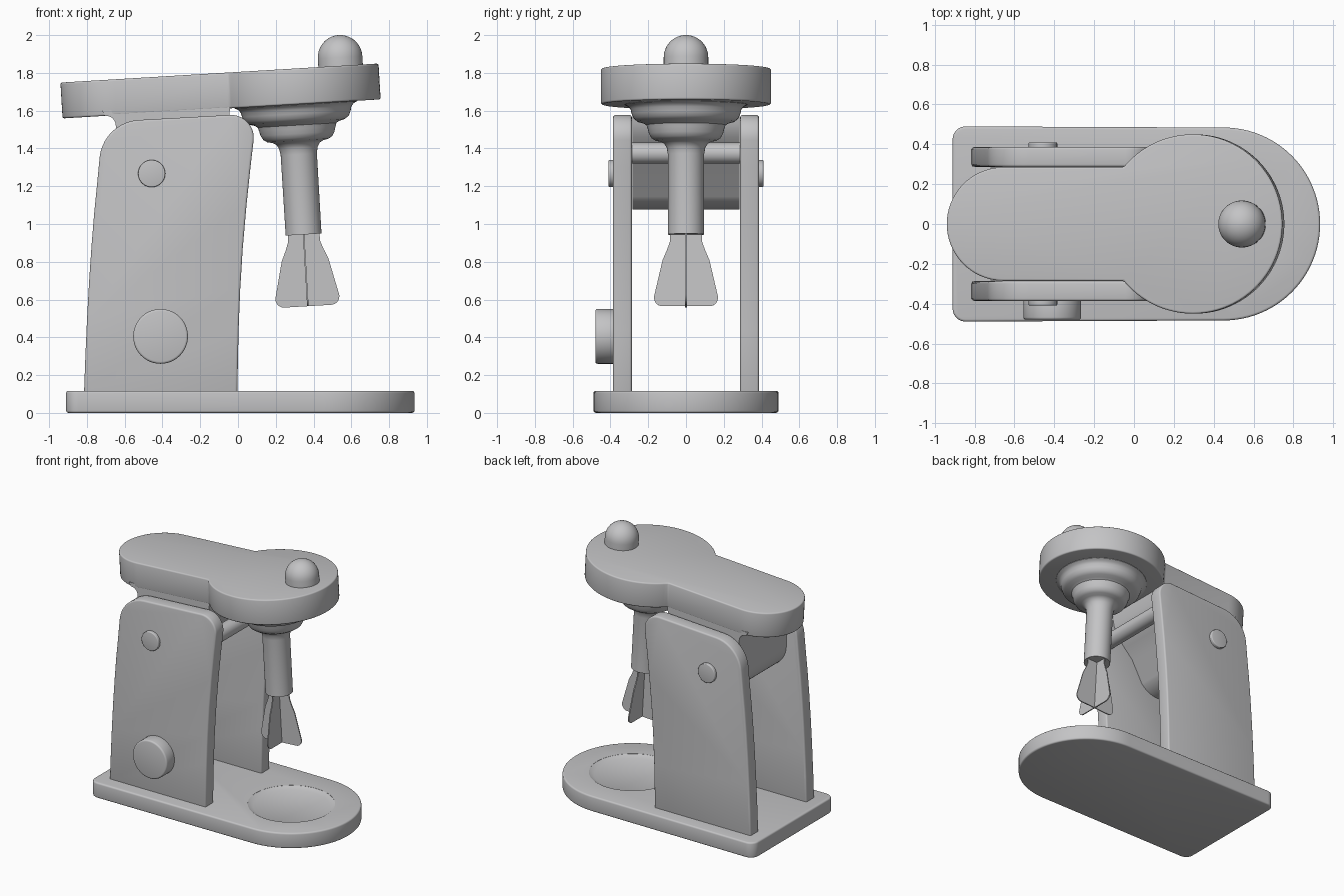
import bpy, bmesh, math
from mathutils import Vector

if "Cube" in bpy.data.objects:
    bpy.data.objects.remove(bpy.data.objects["Cube"], do_unlink=True)

grey = bpy.data.materials.new("plain grey")
grey.use_nodes = True
COLOUR = (0.55, 0.55, 0.56, 1.0)
grey.diffuse_color = COLOUR
grey.node_tree.nodes["Principled BSDF"].inputs["Base Color"].default_value = COLOUR

TILT = math.radians(-3.43)            # the head leans slightly upward at the front
HEAD_ORIGIN = (0.306, 0, 1.633)       # centre of the head disc underside


def arc(cx, cy, r, a0, a1, n):
    """Points along an arc, angles in degrees."""
    return [(cx + r * math.cos(math.radians(a0 + (a1 - a0) * i / n)),
             cy + r * math.sin(math.radians(a0 + (a1 - a0) * i / n))) for i in range(n + 1)]


def rounded(corners, n=10):
    """Outline from (x, y, radius) corners, with fillets where radius > 0."""
    out = []
    for i, (x, y, r) in enumerate(corners):
        p = Vector((x, y))
        if r == 0:
            out.append((x, y))
            continue
        u = (Vector(corners[i - 1][:2]) - p).normalized()
        v = (Vector(corners[(i + 1) % len(corners)][:2]) - p).normalized()
        half = u.angle(v) / 2
        centre = p + (u + v).normalized() * (r / math.sin(half))
        a = p + u * (r / math.tan(half)) - centre
        b = p + v * (r / math.tan(half)) - centre
        sweep = math.pi - 2 * half
        for k in range(n + 1):
            t = k / n
            q = (a * math.sin((1 - t) * sweep) + b * math.sin(t * sweep)) / math.sin(sweep)
            out.append(tuple(centre + q))
    return out


def finish(name, bm, bevel=0.0, cutter=None, tilted=False):
    bmesh.ops.recalc_face_normals(bm, faces=bm.faces)
    mesh = bpy.data.meshes.new(name)
    bm.to_mesh(mesh)
    bm.free()
    mesh.materials.append(grey)
    ob = bpy.data.objects.new(name, mesh)
    bpy.context.collection.objects.link(ob)
    if bevel:
        m = ob.modifiers.new("edge", "BEVEL")
        m.width, m.segments = bevel, 3
        m.limit_method, m.angle_limit = "ANGLE", math.radians(40)
        m.use_clamp_overlap = False
    if cutter:
        m = ob.modifiers.new("recess", "BOOLEAN")
        m.object, m.operation, m.solver = cutter, "DIFFERENCE", "EXACT"
    if tilted:
        ob.location = HEAD_ORIGIN
        ob.rotation_euler = (0, TILT, 0)
    bpy.ops.object.select_all(action="DESELECT")
    ob.select_set(True)
    bpy.context.view_layer.objects.active = ob
    if ob.modifiers:
        bpy.ops.object.convert(target="MESH")
    bpy.ops.object.shade_smooth_by_angle(angle=math.radians(32))
    return ob


def prism(name, pts, lo, hi, axis="z", **kw):
    """Extrude an outline along z (x, y points) or along y (x, z points)."""
    bm = bmesh.new()
    place = (lambda a, b, h: (a, b, h)) if axis == "z" else (lambda a, b, h: (a, h, b))
    rings = [[bm.verts.new(place(a, b, h)) for a, b in pts] for h in (lo, hi)]
    for ring in rings:
        bm.faces.new(ring)
    n = len(pts)
    for i in range(n):
        j = (i + 1) % n
        bm.faces.new((rings[0][i], rings[0][j], rings[1][j], rings[1][i]))
    return finish(name, bm, **kw)


def lathe(name, profile, centre=(0, 0), segs=64, **kw):
    """Spin (radius, z) points about a vertical axis; ends are capped."""
    bm = bmesh.new()
    rings = []
    for r, z in profile:
        rings.append([bm.verts.new((centre[0] + r * math.cos(2 * math.pi * i / segs),
                                    centre[1] + r * math.sin(2 * math.pi * i / segs), z))
                      for i in range(segs)])
    for a, b in zip(rings, rings[1:]):
        for i in range(segs):
            j = (i + 1) % segs
            bm.faces.new((a[i], a[j], b[j], b[i]))
    bm.faces.new(rings[0])
    bm.faces.new(rings[-1])
    return finish(name, bm, **kw)


def rod(name, x, z, r, y0, y1, bevel=0.0):
    return prism(name, arc(x, z, r, 0, 360, 48)[:-1], y0, y1, axis="y", bevel=bevel)


# Base with a rounded front and a shallow round recess
recess = lathe("recess_cutter", [(0.265, 0.098), (0.302, 0.116), (0.302, 0.2)], (0.45, 0))
recess.hide_render = True
back = rounded([(0.45, 0.483, 0), (-0.91, 0.49, 0.065), (-0.91, -0.49, 0.065), (0.45, -0.483, 0)])
prism("base", back[1:-1] + arc(0.45, 0, 0.484, -90, 90, 48), 0, 0.117, bevel=0.012, cutter=recess)
bpy.data.objects.remove(recess, do_unlink=True)

# Two upright side plates
plate = rounded([
    (-0.004, 0.105, 0), (0.003, 0.44, 0), (0.012, 0.66, 0), (0.025, 0.87, 0), (0.045, 1.1, 0),
    (0.066, 1.3, 0), (0.099, 1.585, 0.12), (-0.715, 1.54, 0.22), (-0.747, 1.2, 0),
    (-0.762, 1.05, 0), (-0.775, 0.89, 0), (-0.788, 0.7, 0), (-0.799, 0.5, 0),
    (-0.808, 0.3, 0), (-0.815, 0.105, 0)])
for side, s in (("right", -1), ("left", 1)):
    prism(side + "_side_plate", plate, s * 0.287, s * 0.386, axis="y", bevel=0.012)
    rod(side + "_hinge_cap", -0.457, 1.267, 0.072, s * 0.37, s * 0.41, 0.006)

# Speed knob and cross rod
rod("speed_knob", -0.41, 0.405, 0.145, -0.48, -0.37, 0.012)
rod("cross_rod", 0.0, 1.375, 0.056, -0.3, 0.3)

# Hinge neck, a rounded lobe that rises into the head
neck = ([(-0.04, 1.64), (-0.72, 1.60), (-0.705, 1.573)] + arc(-0.70, 1.52, 0.053, 80, 0, 6)
        + arc(-0.457, 1.267, 0.19, 180, 320, 24)
        + [(-0.22, 1.31), (-0.15, 1.38), (-0.08, 1.46), (-0.05, 1.53)])
prism("hinge_neck", neck, -0.284, 0.284, axis="y")

# Head: narrow arm joined to a round disc
meet = math.degrees(math.asin(0.285 / 0.45))
head = (arc(0, 0, 0.45, -180 + meet, 180 - meet, 72)
        + arc(-0.952, 0, 0.285, 90, 270, 36))
prism("head", head, 0, 0.19, bevel=0.01, tilted=True)

# Domed knob on the head
dome = [(0.118, 0.17)] + [(0.118 * math.cos(math.radians(a)), 0.235 + 0.118 * math.sin(math.radians(a)))
                          for a in (0, 10, 20, 30, 40, 50, 60, 70, 80, 88)]
lathe("head_knob", dome, (0.249, 0), 48, tilted=True)

# Stepped collar and drive shaft
collar = [(0.33, 0.01), (0.325, -0.002), (0.305, -0.012), (0.293, -0.028), (0.288, -0.05),
          (0.277, -0.075), (0.255, -0.092), (0.225, -0.1), (0.209, -0.11), (0.203, -0.128),
          (0.196, -0.155), (0.183, -0.178), (0.163, -0.191), (0.135, -0.197), (0.115, -0.208),
          (0.102, -0.23), (0.096, -0.265), (0.095, -0.69)]
lathe("collar_and_shaft", collar, tilted=True)

# Crossed flat beater blades
half = [(0.083, -0.67, 0), (0.086, -0.73, 0), (0.1, -0.77, 0), (0.124, -0.825, 0), (0.181, -1.07, 0.045)]
blade = rounded(half + [(-x, z, r) for x, z, r in reversed(half)])
for name, turn in (("beater_blade_wide", 0), ("beater_blade_cross", math.pi / 2)):
    ob = prism(name, blade, -0.004, 0.004, axis="y", tilted=True)
    ob.rotation_euler = (0, TILT, turn)
    if turn:
        # spin about the blade axis first, then tilt with the head
        ob.rotation_mode = "ZYX"
